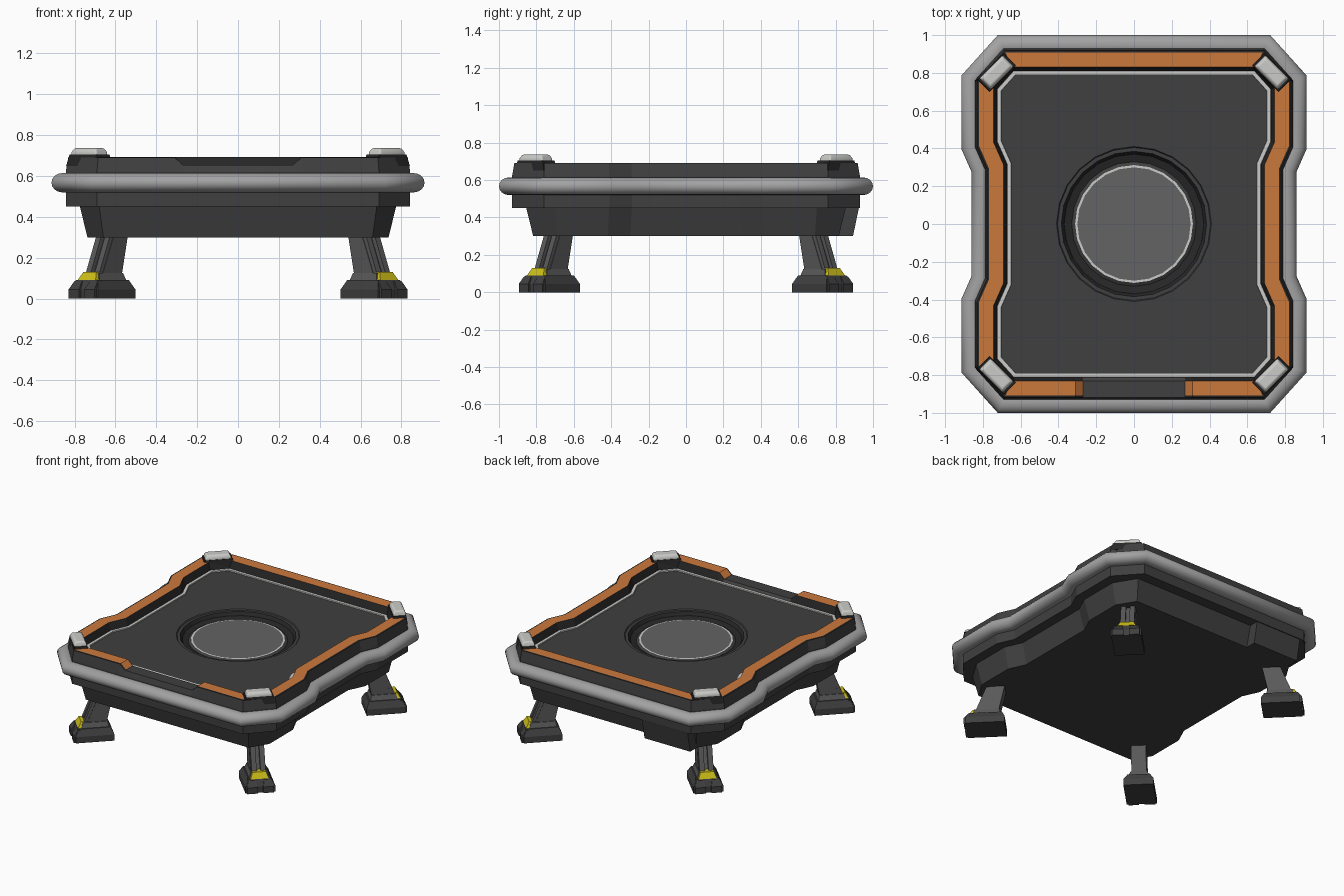
import bpy, bmesh, math
from mathutils import Vector

cube = bpy.data.objects.get("Cube")
if cube:
    bpy.data.objects.remove(cube, do_unlink=True)


def material(name, r, g, b):
    m = bpy.data.materials.new(name)
    m.use_nodes = True
    m.diffuse_color = (r, g, b, 1)
    m.node_tree.nodes["Principled BSDF"].inputs["Base Color"].default_value = (r, g, b, 1)
    return m


BODY = material("charcoal", 0.05, 0.05, 0.05)
BLACK = material("near black", 0.02, 0.02, 0.02)
ORANGE = material("orange", 0.6, 0.19, 0.045)
WHITE = material("pale trim", 0.6, 0.6, 0.58)
BUMPER = material("bumper grey", 0.36, 0.36, 0.36)
DISC = material("pad grey", 0.125, 0.125, 0.125)
LEG = material("leg grey", 0.1, 0.1, 0.1)
YELLOW = material("yellow", 0.62, 0.52, 0.01)


def finish(bm, name, mats):
    mesh = bpy.data.meshes.new(name)
    bm.to_mesh(mesh)
    bm.free()
    for m in mats:
        mesh.materials.append(m)
    ob = bpy.data.objects.new(name, mesh)
    bpy.context.collection.objects.link(ob)
    return ob


def smooth(ob, degrees):
    bpy.ops.object.select_all(action="DESELECT")
    ob.select_set(True)
    bpy.context.view_layer.objects.active = ob
    bpy.ops.object.shade_smooth_by_angle(angle=math.radians(degrees))


def outline(quarter, front=()):
    """Mirror a quarter outline into a full counter-clockwise loop."""
    back = quarter[::-1]
    return ([Vector(p) for p in quarter] + [Vector((-x, y)) for x, y in back]
            + [Vector((-x, -y)) for x, y in quarter] + [Vector(p) for p in front]
            + [Vector((x, -y)) for x, y in back])


def inset(loop, d):
    """Move every edge of a loop inward by d with mitred corners."""
    result = []
    for i, p in enumerate(loop):
        a = (p - loop[i - 1]).normalized()
        b = (loop[(i + 1) % len(loop)] - p).normalized()
        na, nb = Vector((-a.y, a.x)), Vector((-b.y, b.x))
        result.append(p + (na + nb) * (d / (1 + na.dot(nb))))
    return result


def loft(bm, rings, bottom=False, top=False, closed=False, rule=None):
    """Skin a list of rings of 3D points."""
    vs = [[bm.verts.new(p) for p in ring] for ring in rings]
    n = len(rings[0])
    for k in range(len(vs) if closed else len(vs) - 1):
        a, b = vs[k], vs[(k + 1) % len(vs)]
        for i in range(n):
            j = (i + 1) % n
            f = bm.faces.new((a[i], a[j], b[j], b[i]))
            if rule:
                f.material_index = rule(k, f.calc_center_median())
    if bottom:
        bm.faces.new(vs[0][::-1])
    if top:
        bm.faces.new(vs[-1])
    return vs


def at(loop, z):
    return [(p.x, p.y, z) for p in loop]


QUARTER = [(0.79, 0.29), (0.843, 0.41), (0.843, 0.76), (0.69, 0.93)]
PLAIN = outline(QUARTER)
NOTCHED = outline(QUARTER, [(x, -0.93) for x in (-0.31, -0.27, 0.27, 0.31)])
FLOOR = 0.635


# Body shell with raised rim and front notch
def rim_ring(d, z):
    return [(p.x, p.y, min(z, 0.655) if p.y < -0.7 and abs(p.x) < 0.29 else z)
            for p in inset(NOTCHED, d)]


def rim_colour(k, c):
    if k < 2 or (c.y < -0.7 and abs(c.x) < 0.28):
        return 0
    corner = abs(c.x) > 0.65 and abs(c.y) > 0.7
    return 2 if k == 3 and not corner else 1


bm = bmesh.new()
profile = [(0, 0.45), (0, 0.62), (0.012, 0.69), (0.022, 0.692), (0.1, 0.692), (0.12, FLOOR)]
loft(bm, [rim_ring(d, z) for d, z in profile], bottom=True, rule=rim_colour)
finish(bm, "body_rim", [BODY, BLACK, ORANGE])

# Pale trim line around the deck
bm = bmesh.new()
loft(bm, [at(inset(PLAIN, d), z) for d, z in
          [(0.118, FLOOR), (0.12, FLOOR + 0.008), (0.14, FLOOR + 0.008), (0.141, FLOOR)]])
finish(bm, "deck_trim", [WHITE])

# Deck floor with a round opening
SIDES = 24


def circle(r, z):
    return [(r * math.cos(math.tau * i / SIDES), r * math.sin(math.tau * i / SIDES), z)
            for i in range(SIDES)]


bm = bmesh.new()
for ring in (at(inset(PLAIN, 0.119), FLOOR), circle(0.41, FLOOR)):
    verts = [bm.verts.new(p) for p in ring]
    for i, v in enumerate(verts):
        bm.edges.new((verts[i - 1], v))
bmesh.ops.triangle_fill(bm, use_beauty=True, edges=bm.edges[:])
bm.normal_update()
bmesh.ops.reverse_faces(bm, faces=[f for f in bm.faces if f.normal.z < 0])
finish(bm, "deck_floor", [BODY])

# Recessed round pad
bm = bmesh.new()
steps = [(0.41, FLOOR), (0.405, 0.628), (0.385, 0.628), (0.37, 0.605), (0.33, 0.595),
         (0.312, 0.605), (0.3, 0.605)]
loft(bm, [circle(r, z) for r, z in steps], top=True,
     rule=lambda k, c: 2 if k == 5 else 1 if k in (2, 3) else 0)
bm.faces.ensure_lookup_table()
bm.faces[-1].material_index = 3
finish(bm, "round_pad", [BODY, BLACK, WHITE, DISC])

# Bumper tube around the body
bm = bmesh.new()
rings = []
for k in range(16):
    a = math.tau * k / 16
    rings.append(at(inset(PLAIN, -0.018 - 0.052 * math.cos(a)), 0.567 + 0.047 * math.sin(a)))
loft(bm, rings, closed=True)
smooth(finish(bm, "bumper", [BUMPER]), 50)

# Tapered lower hull
HULL = outline([(0.72, 0.29), (0.775, 0.41), (0.775, 0.7), (0.68, 0.855)])
bm = bmesh.new()
loft(bm, [at(inset(HULL, 0.038), 0.3), at(HULL, 0.455)], bottom=True, top=True)
finish(bm, "lower_hull", [BODY])

# Block on the back of the hull
bm = bmesh.new()
loft(bm, [[(-0.66, 0.75, z), (-0.29, 0.75, z), (-0.29, y, z), (-0.66, y, z)]
          for y, z in ((0.893, 0.3), (0.925, 0.455))], bottom=True, top=True)
finish(bm, "rear_block", [BODY])


# Diagonal corner parts: sections are (z, inner, outer, half width)
def corner_part(name, mat, centre, sections, bevel=0, side=0):
    for sx, sy, where in ((1, -1, "front_left"), (-1, -1, "front_right"),
                          (1, 1, "back_left"), (-1, 1, "back_right")):
        origin = Vector((centre[0] * sx, centre[1] * sy, 0))
        u = Vector((sx, sy, 0)).normalized()
        v = Vector((-u.y, u.x, 0))
        bm = bmesh.new()
        loft(bm, [[origin + u * a + v * (side + b) + Vector((0, 0, z))
                   for a, b in ((i, -w), (o, -w), (o, w), (i, w))]
                  for z, i, o, w in sections], bottom=True, top=True)
        ob = finish(bm, where + "_" + name, [mat])
        if bevel:
            mod = ob.modifiers.new("rounding", "BEVEL")
            mod.width, mod.segments = bevel, 3
            smooth(ob, 40)


CAP = (0.728, 0.803)
corner_part("cap_base", BLACK, CAP, [(0.65, -0.055, 0.05, 0.11), (0.705, -0.045, 0.042, 0.095)])
corner_part("cap", WHITE, CAP, [(0.69, -0.042, 0.042, 0.09), (0.718, -0.042, 0.042, 0.085),
                                (0.736, -0.03, 0.03, 0.075)], bevel=0.008)

FOOT = (0.665, 0.73)
corner_part("foot", BODY, FOOT, [(0, -0.13, 0.13, 0.1), (0.045, -0.13, 0.13, 0.1),
                                 (0.09, -0.11, 0.105, 0.075)])
corner_part("ankle", LEG, FOOT, [(0.088, -0.1, 0.085, 0.068), (0.125, -0.09, 0.075, 0.055)])
corner_part("ankle_guard", YELLOW, FOOT, [(0.09, 0.04, 0.108, 0.062), (0.13, 0.04, 0.085, 0.045)])
corner_part("leg", LEG, FOOT, [(0.11, -0.085, 0.05, 0.05), (0.34, -0.135, -0.045, 0.05)])
for i, side in enumerate((-0.03, 0.03)):
    corner_part("leg_rail_" + "ab"[i], LEG, FOOT,
                [(0.11, 0.03, 0.072, 0.017), (0.34, -0.06, -0.02, 0.017)], side=side)
    corner_part("toe_" + "ab"[i], BODY, FOOT,
                [(0, 0.1, 0.142, 0.036), (0.045, 0.1, 0.142, 0.036), (0.085, 0.08, 0.112, 0.026)],
                side=side * 1.8)
